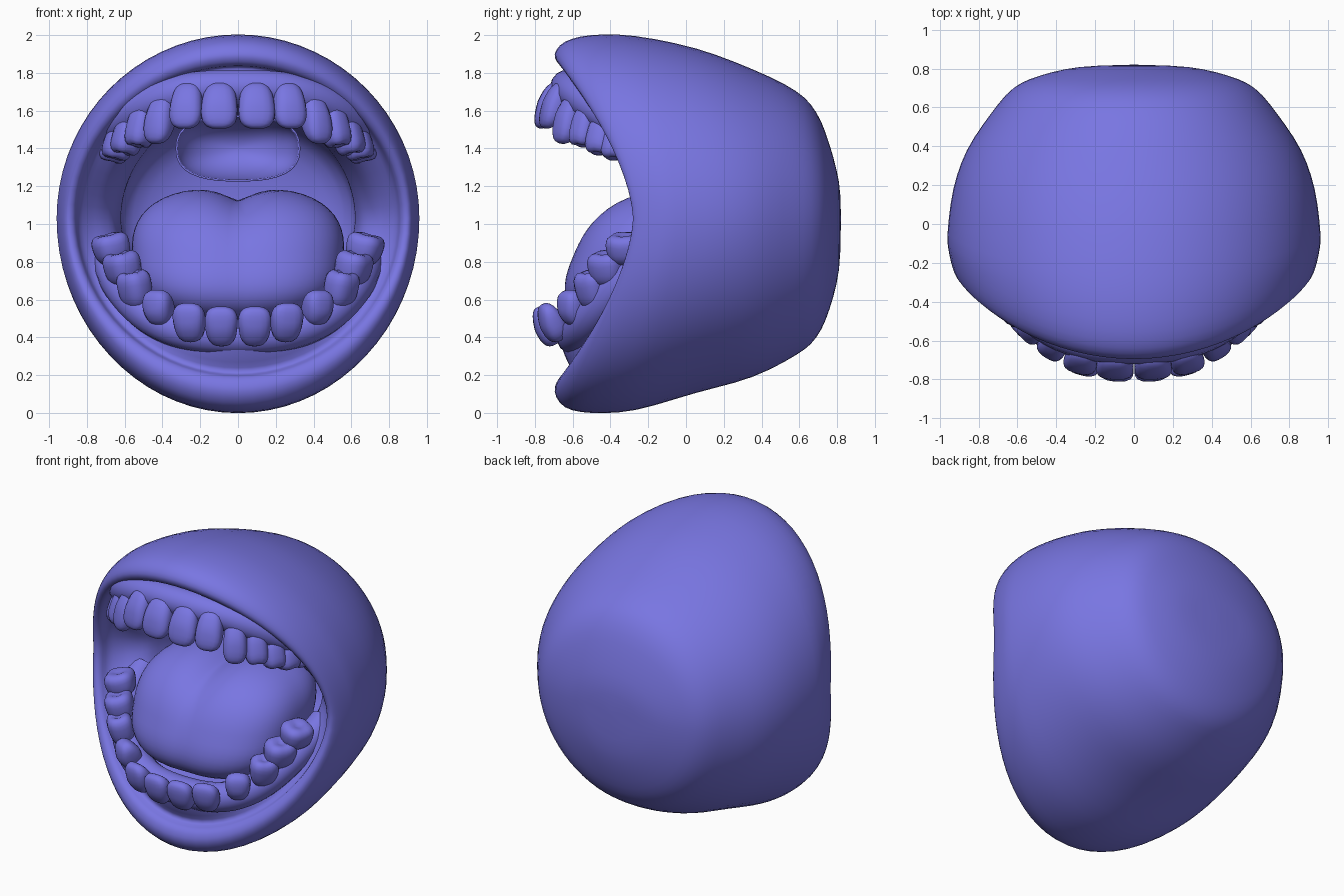
import bpy, bmesh, math
from mathutils import Matrix, Vector

if "Cube" in bpy.data.objects:
    bpy.data.objects.remove(bpy.data.objects["Cube"])

mat = bpy.data.materials.new("periwinkle_blue")
mat.diffuse_color = (0.19, 0.18, 0.76, 1)
mat.use_nodes = True
mat.node_tree.nodes["Principled BSDF"].inputs["Base Color"].default_value = mat.diffuse_color


def finish(bm, name, mirror=False):
    bmesh.ops.recalc_face_normals(bm, faces=bm.faces)
    for f in bm.faces:
        f.smooth = True
    me = bpy.data.meshes.new(name)
    bm.to_mesh(me)
    bm.free()
    me.materials.append(mat)
    ob = bpy.data.objects.new(name, me)
    bpy.context.collection.objects.link(ob)
    if mirror:
        mod = ob.modifiers.new("mirror", 'MIRROR')
        mod.use_mirror_merge = False
    return ob


def catmull(a, b, c, d, t):
    return [0.5 * (2 * q + (r - p) * t + (2 * p - 5 * q + 4 * r - s) * t * t
                   + (3 * q - p - 3 * r + s) * t ** 3) for p, q, r, s in zip(a, b, c, d)]


# Head shell and mouth cavity: rings of (y at sides, y at top/bottom, half width, top z, bottom z)
rows = [
    (.82, .82, .02, 1.05, 1.01), (.808, .81, .28, 1.22, .76), (.765, .76, .48, 1.42, .55),
    (.70, .69, .62, 1.59, .40), (.57, .58, .735, 1.705, .305), (.38, .35, .86, 1.82, .19),
    (.18, .05, .93, 1.93, .105), (-.05, -.27, .96, 1.995, .015), (-.16, -.50, .95, 2.0, .0),
    (-.25, -.64, .925, 1.965, .03), (-.28, -.695, .90, 1.90, .11), (-.265, -.67, .865, 1.845, .185),
    (-.20, -.605, .84, 1.825, .215), (-.14, -.64, .78, 1.75, .30), (-.08, -.655, .71, 1.67, .40),
    (.0, -.50, .65, 1.63, .46), (.15, -.2, .62, 1.61, .52), (.32, .28, .60, 1.55, .6),
    (.42, .42, .4, 1.35, .75), (.44, .44, .02, 1.05, 1.01)]
dense = []
for i in range(len(rows) - 1):
    a, d = rows[max(i - 1, 0)], rows[min(i + 2, len(rows) - 1)]
    for k in range(3):
        dense.append(catmull(a, rows[i], rows[i + 1], d, k / 3))
dense.append(rows[-1])
N, ZC = 72, 1.03
bm = bmesh.new()
rings = []
for ys, yt, rx, zt, zb in dense:
    ring = []
    for j in range(N):
        t = 2 * math.pi * j / N
        c, s = math.cos(t), math.sin(t)
        w = abs(s) ** 1.6
        z = ZC + ((zt - ZC) if s > 0 else (ZC - zb)) * s
        ring.append(bm.verts.new((rx * c, ys * (1 - w) + yt * w, z)))
    rings.append(ring)
for a, b in zip(rings, rings[1:]):
    for j in range(N):
        bm.faces.new((a[j], a[(j + 1) % N], b[(j + 1) % N], b[j]))
bm.faces.new(rings[0])
bm.faces.new(rings[-1])
finish(bm, "head_shell")


# Gum ridges: smooth tubes following each tooth arch
def gum(name, pts, radius):
    cu = bpy.data.curves.new(name, 'CURVE')
    cu.dimensions = '3D'
    cu.bevel_depth = radius
    cu.bevel_resolution = 5
    full = [(-x, y, z) for x, y, z in reversed(pts[1:])] + pts
    sp = cu.splines.new('NURBS')
    sp.points.add(len(full) - 1)
    for p, co in zip(sp.points, full):
        p.co = (*co, 1)
    sp.use_endpoint_u = True
    sp.order_u = 4
    sp.resolution_u = 6
    cu.materials.append(mat)
    ob = bpy.data.objects.new(name, cu)
    bpy.context.collection.objects.link(ob)
    bpy.context.view_layer.objects.active = ob
    bpy.ops.object.select_all(action='DESELECT')
    ob.select_set(True)
    bpy.ops.object.convert(target='MESH')
    bpy.ops.object.shade_smooth()


gum("upper_gum", [(0, -.63, 1.725), (.25, -.615, 1.72), (.45, -.53, 1.655), (.58, -.42, 1.58),
                  (.66, -.30, 1.50), (.68, -.05, 1.44)], .095)
gum("lower_gum", [(0, -.595, .40), (.25, -.585, .41), (.46, -.51, .49), (.60, -.39, .63),
                  (.67, -.27, .75), (.69, -.05, .86)], .095)


# Teeth: boxy ellipsoids, tilted forward at the biting end; molars get a dished crown
def teeth(name, table, up):
    bm = bmesh.new()
    for i, (x, y, z, rx, ry, rz, yaw) in enumerate(table):
        vs = bmesh.ops.create_uvsphere(bm, u_segments=20, v_segments=14, radius=1)['verts']
        m = (Matrix.Translation((x, y, z)) @ Matrix.Rotation(math.radians(yaw), 4, 'Z')
             @ Matrix.Rotation(math.radians((26 if i < 3 else 14) * up), 4, 'X'))
        for v in vs:
            p = v.co.copy()
            p /= sum(abs(q) ** 2.8 for q in p) ** (1 / 2.8)
            bite = p.z * up                      # +1 at the biting end
            taper = 0.93 + 0.1 * bite
            thick = taper if i > 2 else 1 - 0.35 * max(bite, 0)
            if i > 2 and bite > 0:
                dish = math.exp(-6 * (p.x ** 2 + p.y ** 2))
                cusp = .12 * abs(p.x * p.y)
                p.z += up * (cusp - .25 * dish)
            v.co = m @ Vector((p.x * rx * taper, p.y * ry * thick, p.z * rz))
    finish(bm, name, True)


teeth("upper_teeth", [
    (.098, -.725, 1.625, .102, .065, .13, 3), (.272, -.695, 1.625, .092, .065, .13, 14),
    (.41, -.615, 1.555, .08, .075, .14, 32), (.515, -.535, 1.515, .076, .075, .115, 45),
    (.585, -.45, 1.465, .076, .08, .105, 60), (.635, -.37, 1.425, .078, .08, .09, 70),
    (.655, -.27, 1.40, .078, .08, .08, 80)], -1)
teeth("lower_teeth", [
    (.088, -.74, .46, .092, .065, .11, 3), (.257, -.71, .48, .09, .065, .108, 14),
    (.42, -.60, .56, .083, .075, .095, 32), (.545, -.495, .655, .095, .085, .105, 48),
    (.61, -.415, .765, .105, .095, .095, 60), (.67, -.32, .87, .105, .10, .085, 70)], 1)

# Tongue: broad slab leaning back towards the throat, with a groove down the middle
bm = bmesh.new()
bmesh.ops.create_uvsphere(bm, u_segments=64, v_segments=32, radius=1)
for v in bm.verts:
    p = v.co.copy()
    p /= sum(abs(q) ** 2.6 for q in p) ** (1 / 2.6)
    x = .56 * p.x * (1 + .04 * p.z)
    z = .82 + (.38 if p.z > 0 else .34) * p.z
    y = -.16 + .45 * p.y + .14 * p.z
    groove = math.exp(-(abs(x) / .12) ** 1.4)
    z -= .075 * groove * max(p.z, 0)
    y += .015 * groove * max(-p.y, 0)
    v.co = (x, y, z)
finish(bm, "tongue")

# Throat: oval concave bowl in front of the back wall, under the palate
bm = bmesh.new()
bmesh.ops.create_uvsphere(bm, u_segments=40, v_segments=20, radius=1)
bmesh.ops.delete(bm, geom=[v for v in bm.verts if v.co.z < -.01], context='VERTS')
for v in bm.verts:
    p = v.co.copy()
    k = (abs(p.x) ** 2.6 + abs(p.y) ** 2.6) ** (1 / 2.6)
    r = math.hypot(p.x, p.y) / k if k > 1e-6 else 1
    v.co = (.32 * p.x * r, .1 + .28 * p.z, 1.40 + .165 * p.y * r)
ob = finish(bm, "throat")
sol = ob.modifiers.new("wall", 'SOLIDIFY')
sol.thickness = .01
